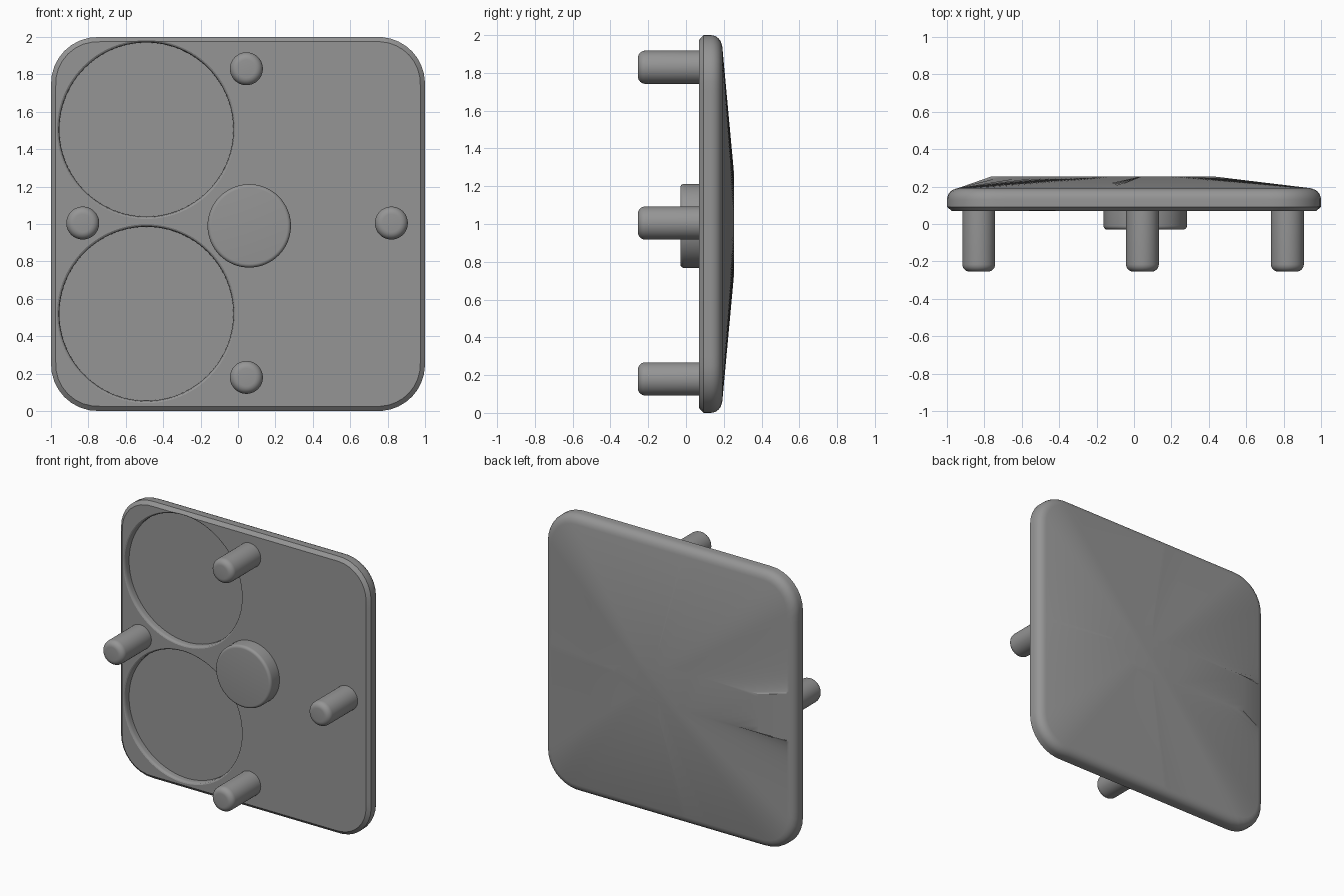
import bpy, bmesh, math
from mathutils import Vector
from mathutils.geometry import intersect_line_line_2d

if "Cube" in bpy.data.objects:
    bpy.data.objects.remove(bpy.data.objects["Cube"])

grey = bpy.data.materials.new("mid grey")
grey.diffuse_color = (0.3, 0.3, 0.3, 1)
grey.use_nodes = True
grey.node_tree.nodes["Principled BSDF"].inputs["Base Color"].default_value = grey.diffuse_color


def loft(name, rings, angle=30):
    """Skin a stack of equal-length point rings and cap both ends."""
    bm = bmesh.new()
    loops = [[bm.verts.new(p) for p in ring] for ring in rings]
    n = len(loops[0])
    for a, b in zip(loops, loops[1:]):
        for i in range(n):
            j = (i + 1) % n
            bm.faces.new((a[i], a[j], b[j], b[i]))
    bm.faces.new(loops[0])
    bm.faces.new(loops[-1])
    bmesh.ops.recalc_face_normals(bm, faces=bm.faces)
    me = bpy.data.meshes.new(name)
    bm.to_mesh(me)
    bm.free()
    me.materials.append(grey)
    ob = bpy.data.objects.new(name, me)
    bpy.context.collection.objects.link(ob)
    smooth(ob, angle)
    return ob


def smooth(ob, angle):
    bpy.ops.object.select_all(action='DESELECT')
    bpy.context.view_layer.objects.active = ob
    ob.select_set(True)
    bpy.ops.object.shade_smooth_by_angle(angle=math.radians(angle))


def lathe(name, x, z, profile, n=64):
    """Round part along y from (radius, y) pairs."""
    return loft(name, [[(x + r * math.cos(2 * math.pi * i / n), y,
                         z + r * math.sin(2 * math.pi * i / n)) for i in range(n)]
                       for r, y in profile])


def rounded_pin(name, x, z, r, tip, fillet):
    arc = [math.radians(a) for a in range(0, 91, 15)]
    profile = [(r - fillet + fillet * math.sin(a), tip + fillet - fillet * math.cos(a)) for a in arc]
    return lathe(name, x, z, profile + [(r, 0.08)])


# Outline rays fan out from a point inside the raised arrow
CX = 0.1
arrow = [Vector(p) for p in ((0.42, 0), (0.04, 0.26), (0.04, 0.14), (-0.76, 0.14),
                             (-0.76, -0.14), (0.04, -0.14), (0.04, -0.26))]
angles = {round(math.atan2(p.y, p.x - CX) % (2 * math.pi), 5) for p in arrow}
for i in range(180):
    a = 2 * math.pi * i / 180
    if all(abs(a - b) > 0.008 for b in angles):
        angles.add(a)
angles = sorted(angles)


def square_hit(a, inset):
    """Ray distance to a rounded square, by bisection."""
    half, rad = 1 - inset, 0.25 - inset
    lo, hi = 0.0, 3.0
    for _ in range(40):
        t = (lo + hi) / 2
        qx = abs(CX + t * math.cos(a)) - half + rad
        qy = abs(t * math.sin(a)) - half + rad
        d = math.hypot(max(qx, 0), max(qy, 0)) + min(max(qx, qy), 0) - rad
        lo, hi = (t, hi) if d < 0 else (lo, t)
    return lo


def arrow_hit(a):
    """Ray distance to the arrow outline."""
    c = Vector((CX, 0))
    for p in arrow:
        if abs(math.atan2(p.y, p.x - CX) % (2 * math.pi) - a) < 1e-4:
            return (p - c).length
    far = c + 3 * Vector((math.cos(a), math.sin(a)))
    hits = [intersect_line_line_2d(c, far, arrow[i - 1], arrow[i]) for i in range(len(arrow))]
    return min((h - c).length for h in hits if h)


def ring(dist, y):
    return [(CX + dist(a) * math.cos(a), y, 1 + dist(a) * math.sin(a)) for a in angles]


# Plate: chamfered front, rounded back edge, slopes rising to a flat arrow
section = [(0.025, 0.07), (0, 0.092)]
for deg in range(0, 76, 15):
    t = math.radians(deg)
    section.append((0.06 * (1 - math.cos(t)), 0.13 + 0.06 * math.sin(t)))
section.append((0.06, 0.192))
rings = [ring(lambda a, s=s: square_hit(a, s), y) for s, y in section]
rings.append(ring(arrow_hit, 0.255))
plate = loft("plate", rings)

# Two round recesses with softened rims
for z in (1.505, 0.52):
    cutter = lathe("recess_cutter", -0.49, z,
                   [(0.478, 0.0), (0.478, 0.07), (0.471, 0.074), (0.467, 0.081),
                    (0.465, 0.09), (0.465, 0.12)], 96)
    cutter.hide_render = True
    mod = plate.modifiers.new("recess", 'BOOLEAN')
    mod.operation = 'DIFFERENCE'
    mod.solver = 'EXACT'
    mod.object = cutter
    bpy.context.view_layer.objects.active = plate
    bpy.ops.object.modifier_apply(modifier=mod.name)
    bpy.data.objects.remove(cutter)
smooth(plate, 30)

# Four pegs and the central boss
for name, x, z in (("top_peg", 0.045, 1.83), ("bottom_peg", 0.045, 0.18),
                   ("left_peg", -0.83, 1.005), ("right_peg", 0.82, 1.005)):
    rounded_pin(name, x, z, 0.088, -0.255, 0.04)
rounded_pin("boss", 0.06, 0.99, 0.223, -0.03, 0.02)
